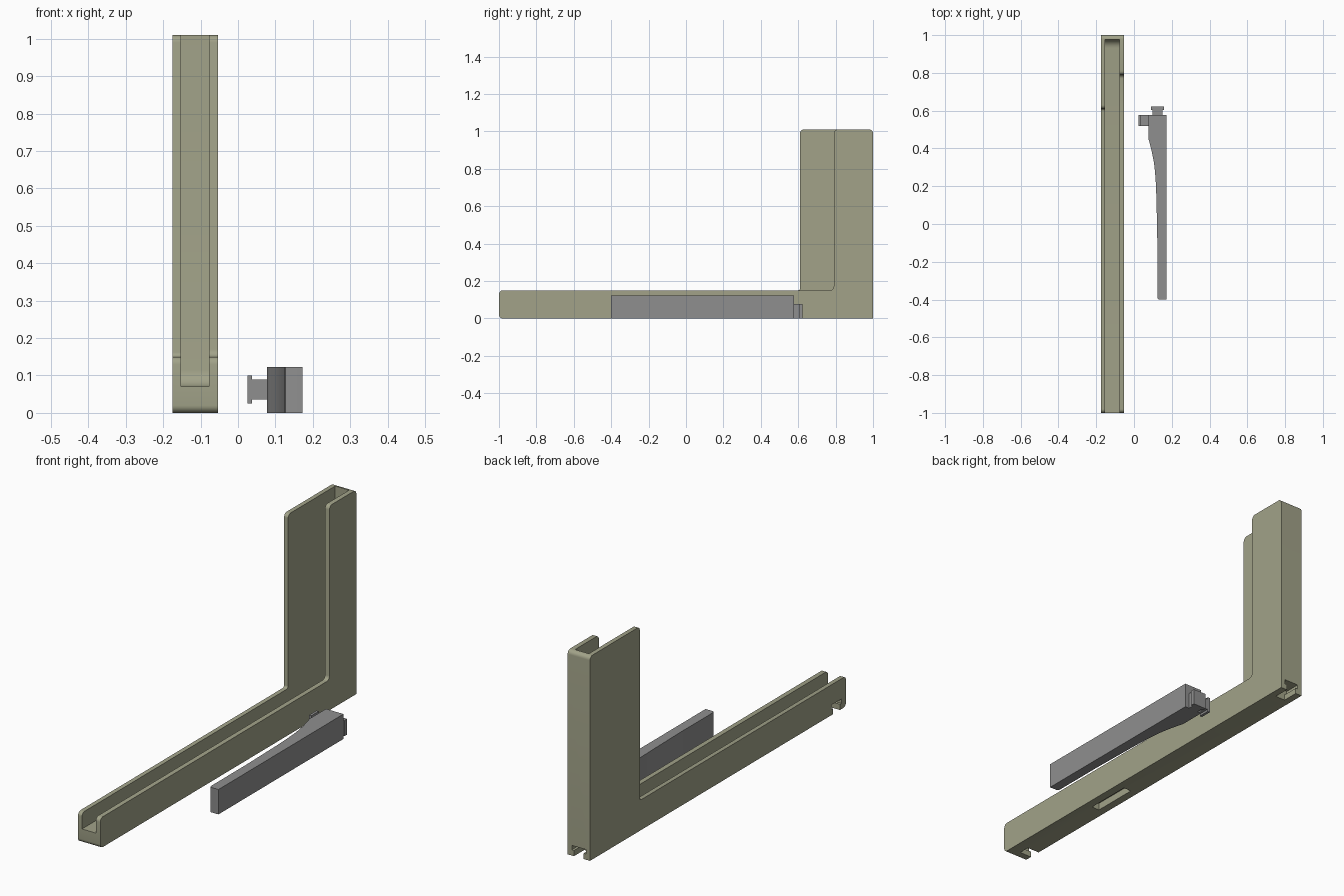
import bpy, bmesh, math
from mathutils import Vector

if "Cube" in bpy.data.objects:
    bpy.data.objects.remove(bpy.data.objects["Cube"])


def material(name, rgb):
    m = bpy.data.materials.new(name)
    m.diffuse_color = (*rgb, 1)
    m.use_nodes = True
    m.node_tree.nodes["Principled BSDF"].inputs["Base Color"].default_value = m.diffuse_color
    return m


OLIVE = material("olive plastic", (0.36, 0.365, 0.25))
GREY = material("grey plastic", (0.275, 0.275, 0.275))


def rounded(points, steps=6):
    """Outline from (a, b, radius) corners."""
    out = []
    n = len(points)
    for i, (a, b, r) in enumerate(points):
        p = Vector((a, b))
        if not r:
            out.append(p)
            continue
        u = (Vector(points[i - 1][:2]) - p).normalized()
        v = (Vector(points[(i + 1) % n][:2]) - p).normalized()
        for k in range(steps + 1):
            t = k / steps * math.pi / 2
            out.append(p + u * r * (1 - math.sin(t)) + v * r * (1 - math.cos(t)))
    return out


def prism(name, outline, axis, lo, hi, mat):
    """Extrude an outline along an axis; outline is in the other two axes, in order."""
    bm = bmesh.new()

    def place(p, d):
        c = [p[0], p[1]]
        c.insert(axis, d)
        return bm.verts.new(c)

    a = [place(p, lo) for p in outline]
    b = [place(p, hi) for p in outline]
    bm.faces.new(a)
    bm.faces.new(b)
    for i in range(len(a)):
        j = (i + 1) % len(a)
        bm.faces.new((a[i], a[j], b[j], b[i]))
    bmesh.ops.recalc_face_normals(bm, faces=bm.faces)
    me = bpy.data.meshes.new(name)
    bm.to_mesh(me)
    bm.free()
    ob = bpy.data.objects.new(name, me)
    me.materials.append(mat)
    bpy.context.collection.objects.link(ob)
    return ob


def box(name, x0, x1, y0, y1, z0, z1, mat):
    return prism(name, [(x0, y0), (x1, y0), (x1, y1), (x0, y1)], 2, z0, z1, mat)


def tee(c, base, neck_end, head_end, neck, head):
    """T outline: neck from base to neck_end, head beyond it."""
    n, h = neck / 2, head / 2
    return [(c - n, base), (c + n, base), (c + n, neck_end), (c + h, neck_end),
            (c + h, head_end), (c - h, head_end), (c - h, neck_end), (c - n, neck_end)]


def cut(target, cutter):
    m = target.modifiers.new("cut", 'BOOLEAN')
    m.operation, m.solver, m.object = 'DIFFERENCE', 'EXACT', cutter
    bpy.context.view_layer.objects.active = target
    bpy.ops.object.modifier_apply(modifier=m.name)
    bpy.data.objects.remove(cutter)


def smooth(ob):
    bpy.ops.object.select_all(action='DESELECT')
    ob.select_set(True)
    bpy.context.view_layer.objects.active = ob
    bpy.ops.object.shade_smooth_by_angle(angle=math.radians(30))


# L-shaped channel: full-width body following the taller left wall
holder = prism("channel_holder", rounded([
    (-1, 0, .02), (1, 0, 0), (1, 1.01, .02), (.61, 1.01, .02),
    (.61, .15, .012), (-1, .15, .02)]), 0, -.175, -.053, OLIVE)

# Channel hollow with a filleted inner corner
cut(holder, prism("channel_cutter", rounded([
    (-1.1, .07, 0), (.977, .07, .045), (.977, 1.1, 0), (-1.1, 1.1, 0)]),
    0, -.153, -.077, OLIVE))

# Right wall of the upright set further back
cut(holder, prism("right_wall_cutter", rounded([
    (.55, .15, 0), (.79, .15, .02), (.79, .99, 0)])
    + [Vector((.79 + .02 * (1 - math.cos(t)), .99 + .02 * math.sin(t)))
       for t in (.3, .6, .9, 1.2, math.pi / 2)]
    + [Vector((.81, 1.1)), Vector((.55, 1.1))], 0, -.115, 0, OLIVE))

# Fastening slots underneath: back T slot, side T slot near the front, centre pocket
cut(holder, prism("back_slot_cutter", tee(-.114, -.02, .028, .05, .053, .077),
                  1, .92, 1.1, OLIVE))
cut(holder, prism("side_slot_cutter", tee(-.925, -.02, .028, .05, .055, .08),
                  0, -.25, -.11, OLIVE))
cut(holder, box("pocket_cutter", -.136, -.094, -.415, -.185, -.05, .035, OLIVE))
smooth(holder)

# Tapering arm with a curved inner flank
arm = prism("arm", [
    (.173, -.4), (.173, .577), (.077, .577), (.077, .45), (.086, .415), (.096, .375),
    (.105, .33), (.111, .28), (.116, .21), (.119, .13), (.121, .03), (.124, -.12),
    (.124, -.388), (.127, -.397), (.133, -.4)], 2, 0, .123, GREY)
smooth(arm)

# T-shaped tabs on the thick end of the arm
prism("end_tab", tee(.125, .575, .604, .623, .052, .07), 2, 0, .078, GREY)
side = [(b, a) for a, b in tee(.0625, .079, .038, .025, .054, .076)]
prism("side_tab", side, 1, .52, .577, GREY)
